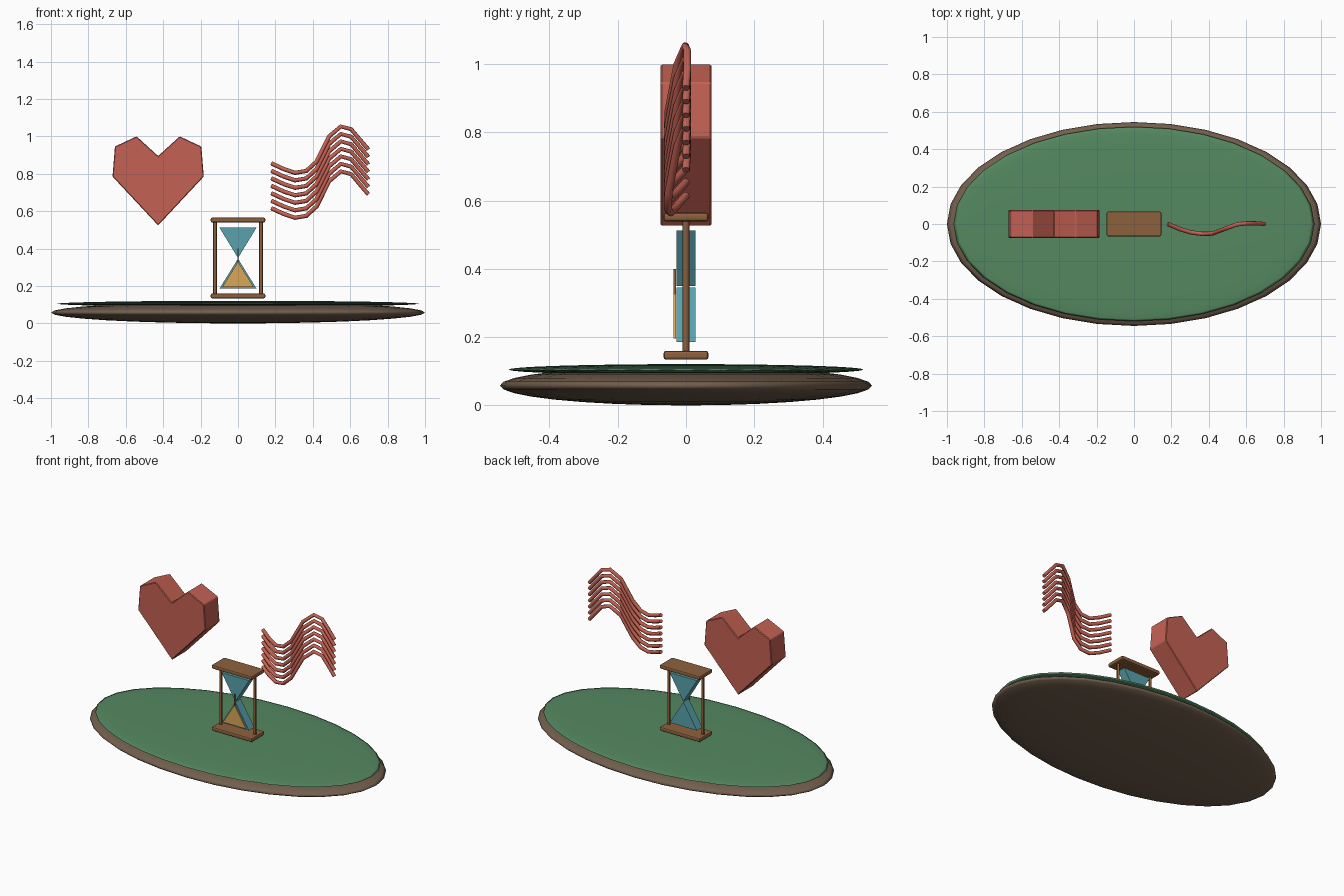
import bpy, bmesh, math

if "Cube" in bpy.data.objects:
    bpy.data.objects.remove(bpy.data.objects["Cube"])


def material(name, rgb):
    m = bpy.data.materials.new(name)
    m.diffuse_color = (*rgb, 1)
    m.use_nodes = True
    m.node_tree.nodes["Principled BSDF"].inputs["Base Color"].default_value = m.diffuse_color
    return m


EARTH = material("earth", (0.17, 0.115, 0.075))
GRASS = material("grass", (0.09, 0.25, 0.12))
WOOD = material("wood", (0.27, 0.12, 0.045))
RED = material("red", (0.55, 0.12, 0.085))
GLASS = material("glass", (0.10, 0.36, 0.42))
SAND = material("sand", (0.70, 0.39, 0.09))


def bevel(ob, width, segments=1):
    mod = ob.modifiers.new("bevel", 'BEVEL')
    mod.width = width
    mod.segments = segments


def disc(name, z, size, mat):
    bpy.ops.mesh.primitive_uv_sphere_add(segments=32, ring_count=16, radius=1, location=(0, 0, z))
    ob = bpy.context.object
    ob.name = name
    ob.scale = size
    bpy.ops.object.transform_apply(location=False, rotation=False, scale=True)
    bpy.ops.object.shade_smooth()
    ob.data.materials.append(mat)
    return ob


def box(name, loc, size, mat):
    bpy.ops.mesh.primitive_cube_add(size=1, location=loc)
    ob = bpy.context.object
    ob.name = name
    ob.scale = size
    bpy.ops.object.transform_apply(location=False, rotation=False, scale=True)
    ob.data.materials.append(mat)
    return ob


def prism(name, outline, y0, y1, mat):
    """Extrude an x-z outline from y0 to y1."""
    bm = bmesh.new()
    face = bm.faces.new([bm.verts.new((x, y0, z)) for x, z in outline])
    out = bmesh.ops.extrude_face_region(bm, geom=[face])
    verts = [g for g in out["geom"] if isinstance(g, bmesh.types.BMVert)]
    bmesh.ops.translate(bm, vec=(0, y1 - y0, 0), verts=verts)
    bmesh.ops.recalc_face_normals(bm, faces=bm.faces)
    me = bpy.data.meshes.new(name)
    bm.to_mesh(me)
    bm.free()
    ob = bpy.data.objects.new(name, me)
    bpy.context.collection.objects.link(ob)
    me.materials.append(mat)
    return ob


# Oval base with a grass top
disc("earth_base", 0.058, (1.0, 0.545, 0.058), EARTH)
disc("grass_top", 0.105, (0.965, 0.52, 0.016), GRASS)

# Heart: right half profile mirrored about its centre line
HX = -0.427
half = [(0.115, 1.0), (0.231, 0.946), (0.244, 0.785)]
outline = [(HX, 0.895)] + [(HX + x, z) for x, z in half] + [(HX, 0.524)]
outline += [(HX - x, z) for x, z in reversed(half)]
heart = prism("heart", outline, -0.074, 0.074, RED)
bevel(heart, 0.004)

# Hourglass frame
for name, z in (("bottom_plate", 0.147), ("top_plate", 0.552)):
    bevel(box(name, (0, 0, z), (0.292, 0.132, 0.026), WOOD), 0.008, 2)
for name, x in (("left_post", -0.123), ("right_post", 0.123)):
    bpy.ops.mesh.primitive_cylinder_add(vertices=12, radius=0.01, depth=0.39, location=(x, 0, 0.35))
    bpy.ops.object.shade_smooth_by_angle()
    bpy.context.object.name = name
    bpy.context.object.data.materials.append(WOOD)

# Glass bulbs and sand
prism("upper_glass", [(-0.099, 0.512), (0.099, 0.512), (0, 0.35)], -0.028, 0.028, GLASS)
prism("lower_glass", [(-0.099, 0.186), (0.099, 0.186), (0, 0.346)], -0.028, 0.028, GLASS)
prism("sand_pile", [(-0.083, 0.196), (0.083, 0.196), (0, 0.33)], -0.037, -0.029, SAND)
box("sand_stream", (0, -0.033, 0.362), (0.007, 0.008, 0.076), WOOD)

# Stack of seven wavy strands
WAVE = [(0.18, 0, 0.855), (0.245, -0.027, 0.825), (0.305, -0.045, 0.805), (0.365, -0.053, 0.815),
        (0.42, -0.051, 0.865), (0.487, -0.025, 1.0), (0.55, -0.002, 1.053), (0.605, 0.004, 1.038),
        (0.65, 0.004, 0.985), (0.697, 0, 0.93)]
for i in range(7):
    cu = bpy.data.curves.new(f"wave_strand_{i + 1}", 'CURVE')
    cu.dimensions = '3D'
    cu.bevel_depth = 0.0115
    cu.bevel_resolution = 2
    cu.use_fill_caps = True
    sp = cu.splines.new('POLY')
    sp.points.add(len(WAVE) - 1)
    for p, (x, y, z) in zip(sp.points, WAVE):
        p.co = (x, y, z - 0.04 * i, 1)
    cu.materials.append(RED)
    bpy.context.collection.objects.link(bpy.data.objects.new(cu.name, cu))
